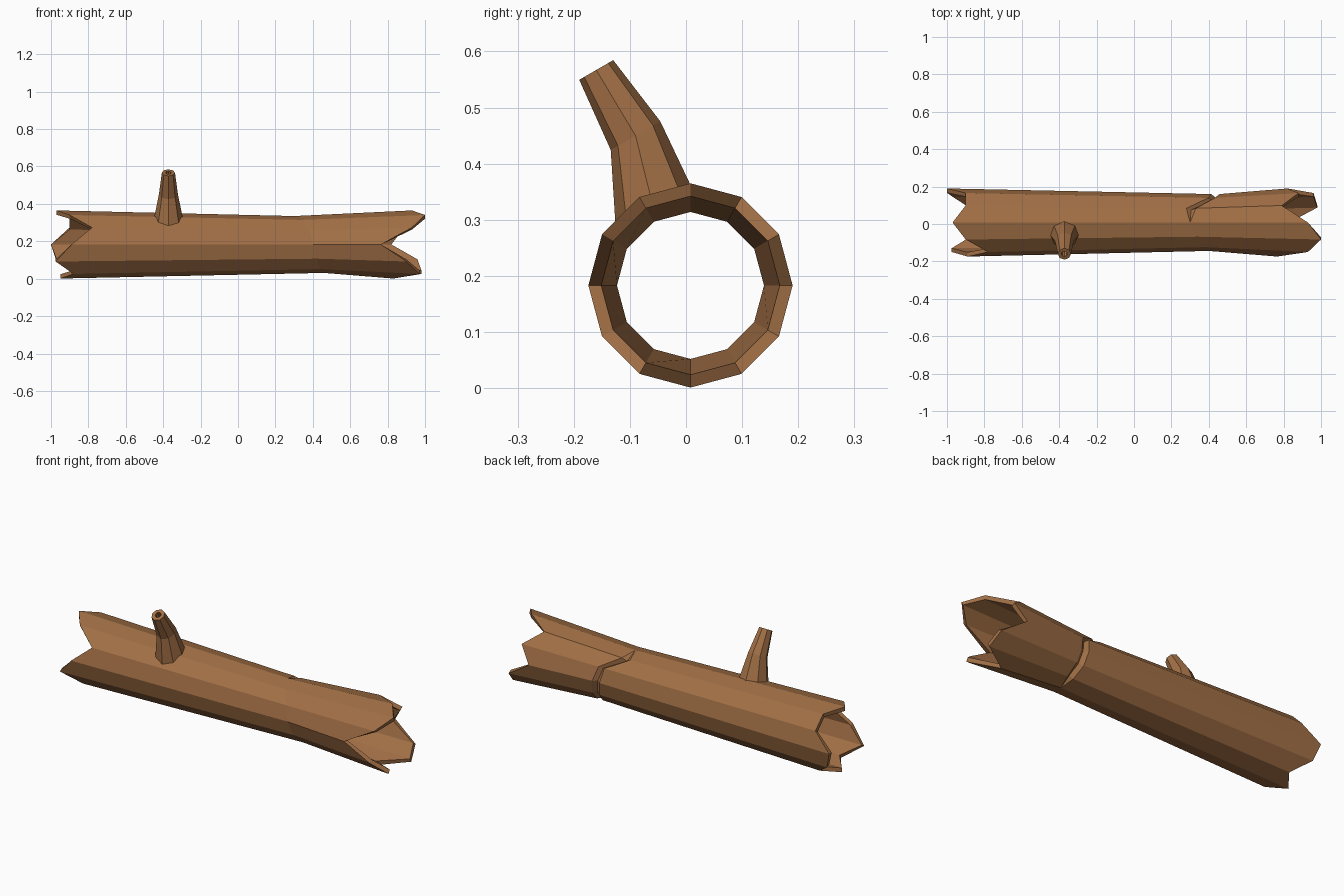
import bpy, bmesh, math
from mathutils import Vector

if "Cube" in bpy.data.objects:
    bpy.data.objects.remove(bpy.data.objects["Cube"])

bark = bpy.data.materials.new("bark")
bark.diffuse_color = (0.36, 0.16, 0.06, 1)
bark.use_nodes = True
bark.node_tree.nodes["Principled BSDF"].inputs["Base Color"].default_value = bark.diffuse_color


def loft(name, rings):
    """Skin a list of equal-sized point rings; merge points that coincide."""
    bm = bmesh.new()
    rows = [[bm.verts.new(p) for p in ring] for ring in rings]
    n = len(rows[0])
    pairs = list(zip(rows, rows[1:]))
    for a, b in pairs:
        for k in range(n):
            j = (k + 1) % n
            bm.faces.new((a[k], a[j], b[j], b[k]))
    bmesh.ops.remove_doubles(bm, verts=bm.verts, dist=0.0005)
    bmesh.ops.recalc_face_normals(bm, faces=bm.faces)
    me = bpy.data.meshes.new(name)
    bm.to_mesh(me)
    bm.free()
    me.materials.append(bark)
    ob = bpy.data.objects.new(name, me)
    bpy.context.collection.objects.link(ob)
    return ob


# Hollow log: 12 sides, counted from the back (+y) over the top to the front
SIDES = 12
left_x = [-1.0, -.90, -.90, -.97, -.90, -.78, -.89, -.975, -.88, -.95, -.88, -.97]
right_x = [.82, .88, .79, .93, 1.0, .93, .765, .90, .97, .83, .98, .96]
# Crack runs round the back from the top to the underside
crack_x = [.435, .415, .305, .30, .34, .38, .40, .42, .44, .46, .465, .45]
crack_w = [.022, .018, .025, 0, 0, 0, 0, 0, 0, 0, .018, .022]


def log_ring(xs, r, dx=0, dent=0):
    pts = []
    for k in range(SIDES):
        a = math.tau * k / SIDES
        rk = r - (dent if crack_w[k] else 0)
        pts.append((xs[k] + dx * crack_w[k],
                    0.008 + rk * math.cos(a), 0.183 + rk * math.sin(a)))
    return pts


outer_left = log_ring(left_x, .182)
loft("hollow_log", [
    outer_left,
    log_ring(crack_x, .152, -1),
    log_ring(crack_x, .152, 0, .018),
    log_ring(crack_x, .152, 1),
    log_ring(right_x, .182),
    log_ring(right_x, .159),
    log_ring(crack_x, .131),
    log_ring(left_x, .159),
    outer_left,
])

# Branch stub: 8 sides, leaning to the front, with a hollow tip
across = Vector((0, .866, .5))
side = Vector((1, 0, 0))


def branch_ring(y, z, r):
    c = Vector((-.372, y, z))
    return [c + r * (math.cos(a) * side + math.sin(a) * across)
            for a in (math.tau * i / 8 for i in range(8))]


loft("branch_stub", [
    branch_ring(-.055, .309, .08),
    branch_ring(-.09, .45, .051),
    branch_ring(-.16, .567, .035),
    branch_ring(-.16, .567, .016),
    branch_ring(-.10, .465, .016),
    branch_ring(-.10, .465, 0),
])
